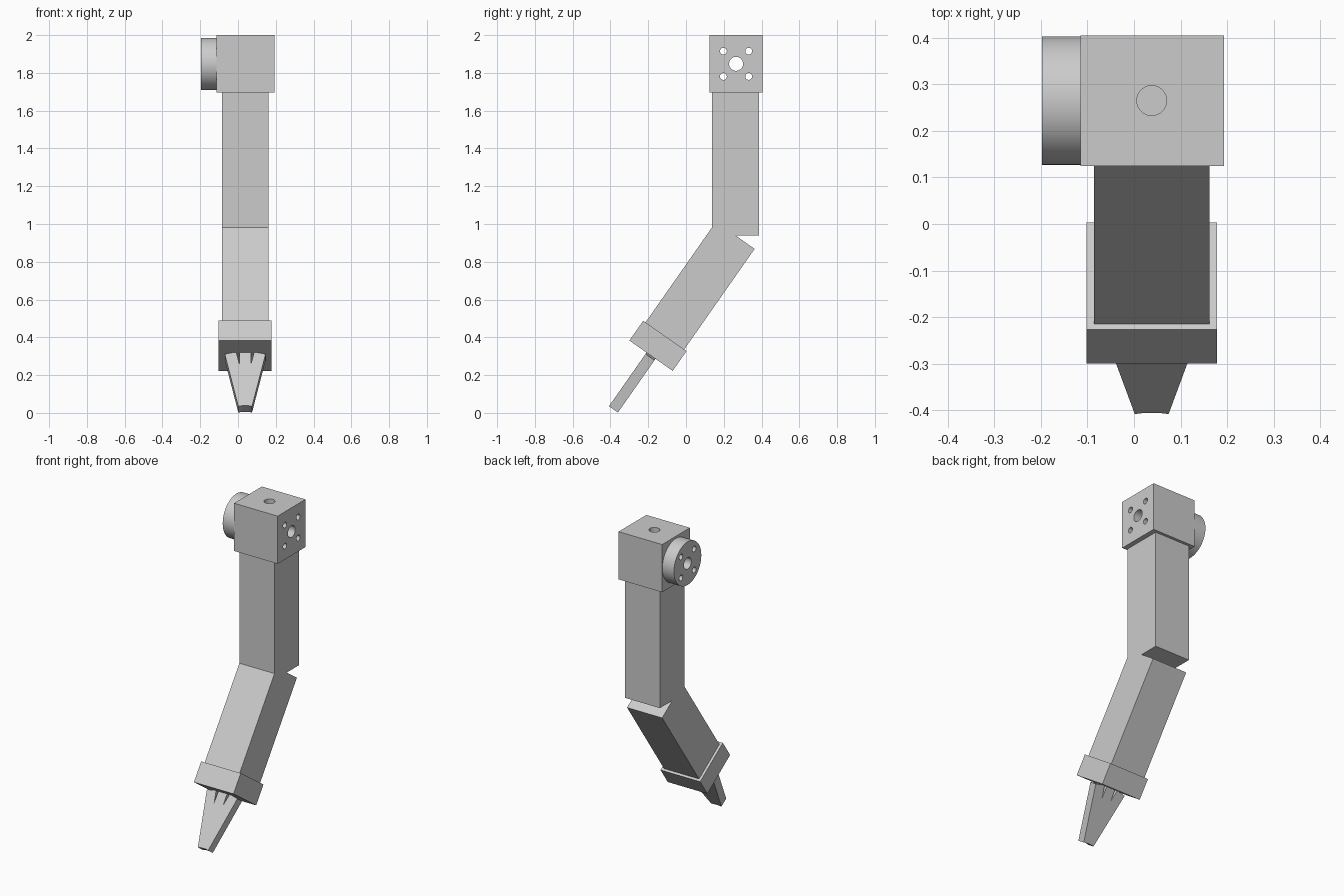
import bpy
from math import radians, sin, cos
from mathutils import Matrix, Vector

if "Cube" in bpy.data.objects:
    bpy.data.objects.remove(bpy.data.objects["Cube"], do_unlink=True)

GREY = (0.6, 0.6, 0.6, 1)
grey = bpy.data.materials.new("plain grey")
grey.use_nodes = True
grey.diffuse_color = GREY
grey.node_tree.nodes["Principled BSDF"].inputs["Base Color"].default_value = GREY


def box(name, size, matrix):
    """Box of a given size, placed by a matrix at its centre."""
    bpy.ops.mesh.primitive_cube_add(size=1)
    ob = bpy.context.object
    ob.name = name
    ob.data.transform(matrix @ Matrix.Diagonal((*size, 1)))
    ob.data.materials.append(grey)
    return ob


def cylinder(name, radius, depth, centre, axis):
    bpy.ops.mesh.primitive_cylinder_add(vertices=64, radius=radius, depth=depth)
    ob = bpy.context.object
    ob.name = name
    turn = Vector((0, 0, 1)).rotation_difference(Vector(axis)).to_matrix().to_4x4()
    ob.data.transform(Matrix.Translation(centre) @ turn)
    ob.data.materials.append(grey)
    return ob


def drill(ob, radius, depth, centre, axis):
    """Cut a round hole and apply it."""
    cutter = cylinder("hole_cutter", radius, depth, centre, axis)
    cutter.hide_render = True
    mod = ob.modifiers.new("hole", "BOOLEAN")
    mod.operation = "DIFFERENCE"
    mod.solver = "EXACT"
    mod.object = cutter
    bpy.context.view_layer.objects.active = ob
    bpy.ops.object.modifier_apply(modifier=mod.name)
    bpy.data.objects.remove(cutter, do_unlink=True)


X, Z = (1, 0, 0), (0, 0, 1)
MID = 0.038                       # centre line of the arm
JOINT = Vector((MID, 0.265, 1.848))

# Shoulder block and its round mounting flange, drilled right through
block = box("shoulder_block", (0.308, 0.28, 0.305), Matrix.Translation((0.039, 0.265, 1.8475)))
flange = cylinder("shoulder_flange", 0.138, 0.082, (-0.156, 0.265, 1.848), X)
for part in (block, flange):
    drill(part, 0.037, 1, JOINT, X)
    for sy in (-1, 1):
        for sz in (-1, 1):
            drill(part, 0.018, 1, JOINT + Vector((0, sy, sz)) * 0.067, X)
drill(block, 0.032, 1, JOINT, Z)

# Upper arm
box("upper_arm", (0.248, 0.25, 0.755), Matrix.Translation((MID, 0.262, 1.3175)))

# Forearm frame: origin at the elbow end, local -z runs toward the hand
FRAME = Matrix.Translation((MID, 0.261, 0.94)) @ Matrix.Rotation(radians(-35), 4, "X")


def along(name, width, thick, start, end):
    mid = Matrix.Translation((0, 0, -(start + end) / 2))
    return box(name, (width, thick, end - start), FRAME @ mid)


along("forearm", 0.248, 0.25, 0, 0.66)
along("wrist_cuff", 0.28, 0.28, 0.65, 0.778)

# Three flat fingers that fan out from the tip toward the cuff
TIP, WIDTH, THICK, FAN = 1.125, 0.062, 0.058, radians(12)
along("middle_finger", WIDTH, THICK, 0.76, TIP - 0.004)
for name, side in (("left_finger", 1), ("right_finger", -1)):
    length = 0.345
    end = TIP - WIDTH / 2 * sin(FAN)
    place = (Matrix.Translation((side * 0.006, 0, -end))
             @ Matrix.Rotation(side * FAN, 4, "Y")
             @ Matrix.Translation((0, 0, length / 2)))
    box(name, (WIDTH, THICK, length), FRAME @ place)

# Smooth the round walls only
bpy.ops.object.select_all(action="DESELECT")
for ob in (block, flange):
    ob.select_set(True)
bpy.context.view_layer.objects.active = block
bpy.ops.object.shade_smooth_by_angle(angle=radians(30))
